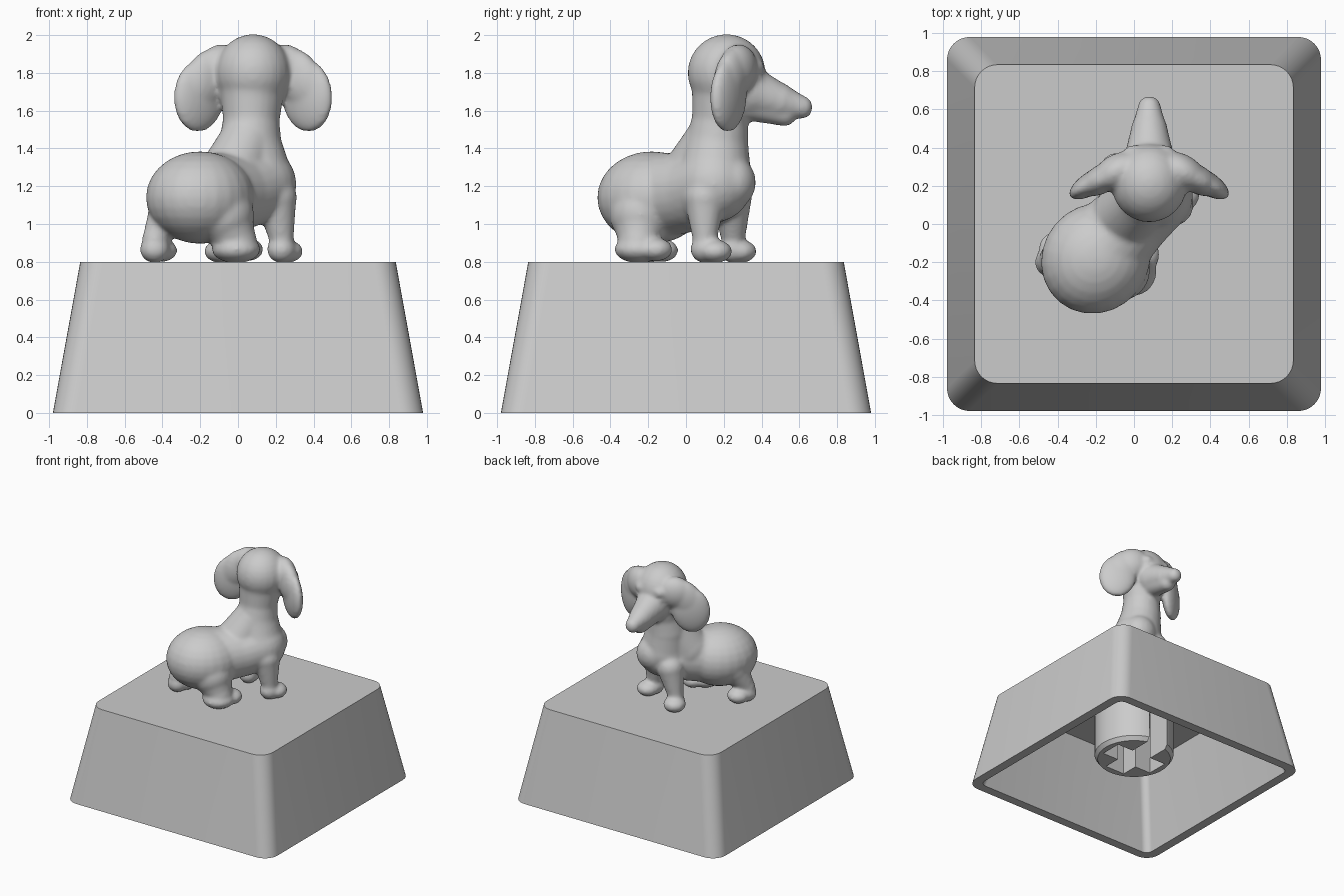
import bpy, bmesh, math
from mathutils import Vector, Matrix

cube = bpy.data.objects.get("Cube")
if cube:
    bpy.data.objects.remove(cube, do_unlink=True)

grey = bpy.data.materials.new("plain_grey")
grey.use_nodes = True
grey.diffuse_color = (0.6, 0.6, 0.6, 1)
grey.node_tree.nodes["Principled BSDF"].inputs["Base Color"].default_value = (0.6, 0.6, 0.6, 1)


def finish(bm, name):
    mesh = bpy.data.meshes.new(name)
    bm.to_mesh(mesh)
    bm.free()
    mesh.materials.append(grey)
    obj = bpy.data.objects.new(name, mesh)
    bpy.context.collection.objects.link(obj)
    return obj


def smooth_by_angle(obj):
    bpy.ops.object.select_all(action="DESELECT")
    obj.select_set(True)
    bpy.context.view_layer.objects.active = obj
    bpy.ops.object.shade_smooth_by_angle(angle=math.radians(35))


def loft(bm, rings):
    # Skin a list of vertex rings and close both ends
    for a, b in zip(rings, rings[1:]):
        for i in range(len(a)):
            j = (i + 1) % len(a)
            bm.faces.new((a[i], a[j], b[j], b[i]))
    bm.faces.new(rings[0])
    bm.faces.new(rings[-1])
    bmesh.ops.recalc_face_normals(bm, faces=bm.faces)


def rounded_ring(bm, half, radius, z, steps=8):
    verts = []
    for corner in range(4):
        mid = math.pi / 4 + corner * math.pi / 2
        centre = Vector((math.cos(mid), math.sin(mid), 0)) * (half - radius) * math.sqrt(2)
        for i in range(steps + 1):
            a = corner * math.pi / 2 + i / steps * math.pi / 2
            verts.append(bm.verts.new((centre.x + radius * math.cos(a),
                                       centre.y + radius * math.sin(a), z)))
    return verts


# Hollow tapered pedestal: outer skin, rim, inner skin
bm = bmesh.new()
loft(bm, [rounded_ring(bm, *r) for r in
          ((0.835, 0.12, 0.8), (0.98, 0.12, 0), (0.9, 0.06, 0), (0.73, 0.06, 0.7))])
smooth_by_angle(finish(bm, "pedestal"))

# Mounting stem with chamfered end and cross socket
bm = bmesh.new()
loft(bm, [[bm.verts.new((r * math.cos(i * math.tau / 48), r * math.sin(i * math.tau / 48), z))
           for i in range(48)] for r, z in ((0.3, 0.175), (0.325, 0.21), (0.325, 0.72))])
stem = finish(bm, "mounting_stem")
smooth_by_angle(stem)
for name, size, y in (("socket_cutter_side", (0.5, 0.19, 0.8), 0),
                      ("socket_cutter_long", (0.19, 0.65, 0.81), 0.08)):
    bm = bmesh.new()
    bmesh.ops.create_cube(bm, size=1, matrix=Matrix.Translation((0, y, 0.2))
                          @ Matrix.Diagonal((*size, 1)))
    cutter = finish(bm, name)
    cutter.hide_render = True
    cutter.hide_viewport = True
    cut = stem.modifiers.new(name, "BOOLEAN")
    cut.operation = "DIFFERENCE"
    cut.solver = "EXACT"
    cut.object = cutter


def blob(bm, loc, radii, yaw=0, roll=0):
    m = (Matrix.Translation(loc) @ Matrix.Rotation(math.radians(yaw), 4, "Z")
         @ Matrix.Rotation(math.radians(roll), 4, "Y") @ Matrix.Diagonal((*radii, 1)))
    bmesh.ops.create_uvsphere(bm, u_segments=24, v_segments=14, radius=1, matrix=m)


def limb(bm, *points):
    # Spheres at (x, y, z, radius) points, joined by tapered cones
    for x, y, z, r in points:
        blob(bm, (x, y, z), (r, r, r))
    for p, q in zip(points, points[1:]):
        a, b = Vector(p[:3]), Vector(q[:3])
        turn = (b - a).to_track_quat("Z", "Y").to_matrix().to_4x4()
        bmesh.ops.create_cone(bm, cap_ends=True, segments=24, radius1=p[3], radius2=q[3],
                              depth=(b - a).length,
                              matrix=Matrix.Translation((a + b) / 2) @ turn)


# Dog torso
bm = bmesh.new()
blob(bm, (-0.2, -0.18, 1.14), (0.3, 0.28, 0.245), yaw=50)
limb(bm, (-0.17, -0.14, 1.15, 0.23), (0.0, 0.04, 1.17, 0.205), (0.11, 0.15, 1.21, 0.2))
blob(bm, (0.14, 0.245, 1.22), (0.14, 0.125, 0.14))
# Neck and head
limb(bm, (0.09, 0.15, 1.24, 0.2), (0.065, 0.165, 1.42, 0.167), (0.07, 0.18, 1.55, 0.15),
     (0.075, 0.2, 1.7, 0.17))
limb(bm, (-0.04, 0.04, 1.24, 0.18), (0.04, 0.13, 1.42, 0.15))
blob(bm, (0.08, 0.215, 1.8), (0.2, 0.207, 0.205))
# Snout, jaw, brows and eyes
limb(bm, (0.08, 0.34, 1.7, 0.135), (0.08, 0.49, 1.65, 0.098), (0.08, 0.61, 1.618, 0.062))
limb(bm, (0.08, 0.3, 1.66, 0.11), (0.08, 0.52, 1.585, 0.068))
for side in (-1, 1):
    blob(bm, (0.08 + side * 0.08, 0.36, 1.83), (0.06, 0.055, 0.05))
    blob(bm, (0.08 + side * 0.095, 0.375, 1.77), (0.03, 0.03, 0.03))
    # Drooping ears: thick root and broad flap
    blob(bm, (0.08 + side * 0.17, 0.275, 1.82), (0.14, 0.09, 0.13), -30 * side, 25 * side)
    blob(bm, (0.08 + side * 0.24, 0.24, 1.77), (0.13, 0.075, 0.17), -30 * side, -32 * side)
    blob(bm, (0.08 + side * 0.285, 0.225, 1.68), (0.155, 0.062, 0.195), -32 * side, -8 * side)
# Legs and paws: hip, ankle, toe
for hip, ankle, toe, thick in (
        ((0.2, 0.1, 1.14), (0.23, 0.1, 0.92), (0.255, 0.155, 0.855), 0.077),
        ((-0.02, 0.24, 1.14), (-0.075, 0.25, 0.92), (-0.09, 0.285, 0.855), 0.075),
        ((-0.08, -0.24, 1.05), (-0.01, -0.25, 0.91), (0.045, -0.16, 0.865), 0.13),
        ((-0.36, -0.14, 1.07), (-0.44, -0.2, 0.92), (-0.41, -0.13, 0.86), 0.08)):
    limb(bm, (*hip, thick + 0.035), (*ankle, thick * 0.85))
    blob(bm, (*ankle[:2], 0.865), (thick, thick, 0.072))
    blob(bm, toe, (0.09, 0.09, 0.062))
# Fuse everything into one soft skin
dog = finish(bm, "dog")
fuse = dog.modifiers.new("fuse", "REMESH")
fuse.mode = "VOXEL"
fuse.voxel_size = 0.014
fuse.use_smooth_shade = True
soften = dog.modifiers.new("soften", "SMOOTH")
soften.factor = 0.5
soften.iterations = 9
